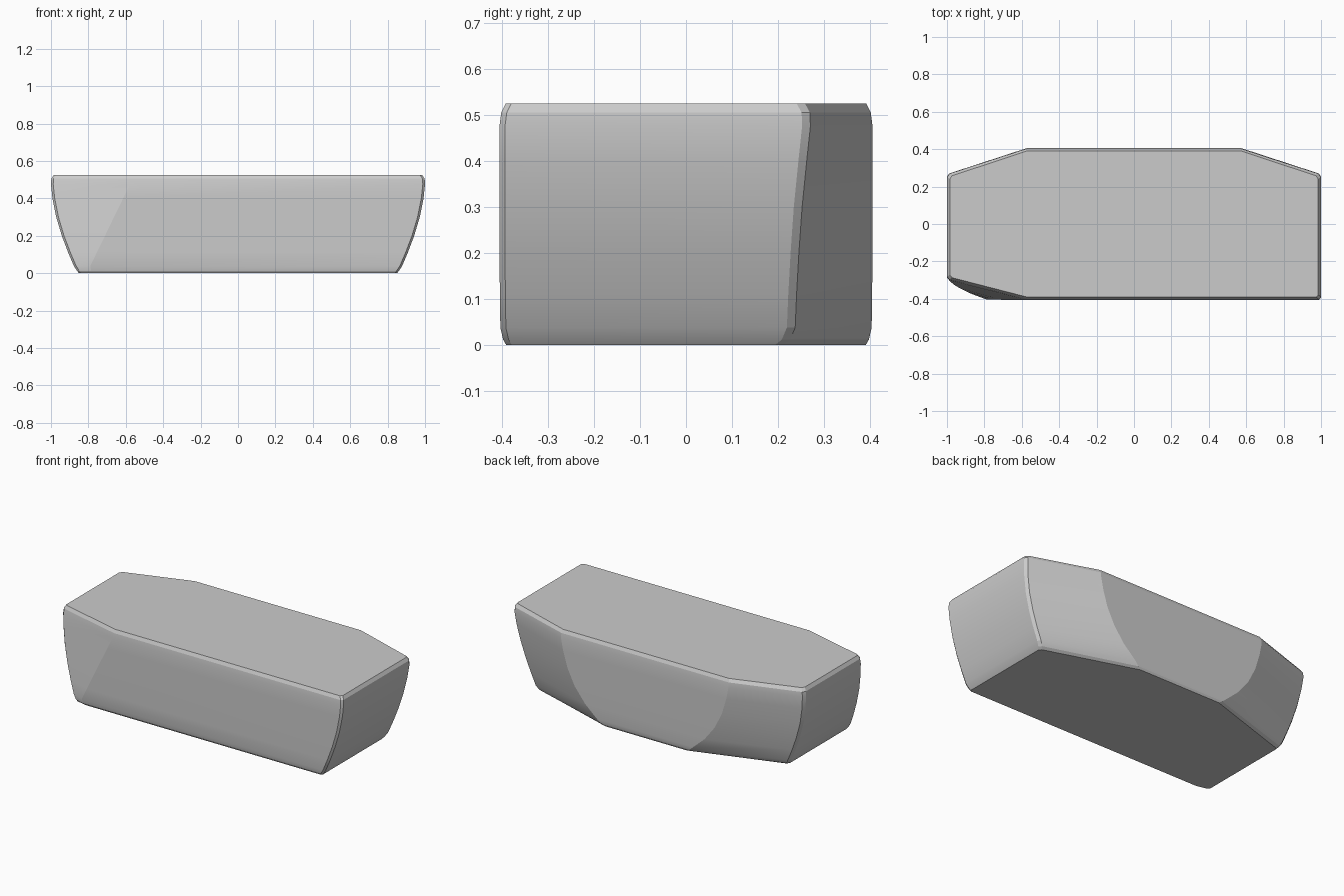
import bpy, bmesh

if "Cube" in bpy.data.objects:
    bpy.data.objects.remove(bpy.data.objects["Cube"])

# Height stations: z, end x, half width, rear facet start x, rear corner y,
# front-left facet start x, front-left corner y
STATIONS = [
    (0.000, 0.850, 0.390, 0.28, 0.205, -0.770, -0.372),
    (0.012, 0.860, 0.397, 0.30, 0.220, -0.785, -0.376),
    (0.038, 0.877, 0.403, 0.33, 0.231, -0.790, -0.372),
    (0.110, 0.908, 0.404, 0.41, 0.234, -0.755, -0.358),
    (0.200, 0.942, 0.405, 0.48, 0.239, -0.711, -0.341),
    (0.300, 0.972, 0.405, 0.53, 0.246, -0.663, -0.323),
    (0.400, 0.992, 0.405, 0.56, 0.256, -0.614, -0.307),
    (0.475, 1.000, 0.405, 0.575, 0.264, -0.578, -0.298),
    (0.505, 0.998, 0.401, 0.575, 0.263, -0.570, -0.293),
    (0.525, 0.985, 0.391, 0.57, 0.252, -0.570, -0.284),
]


def ring(z, ex, hw, rx, ry, fx, fy):
    """Plan outline, counter-clockwise from the front-left."""
    c = 0.012
    return [(fx, -hw, z), (ex - c, -hw, z), (ex, -hw + c, z),
            (ex, ry - c, z), (ex - c, ry + c / 2, z), (rx, hw, z),
            (-rx, hw, z), (-ex + c, ry + c / 2, z), (-ex, ry - c, z),
            (-ex, fy + c, z), (-ex + c, fy - c / 4, z)]


# Loft the hull through the stations and cap it
bm = bmesh.new()
rings = [[bm.verts.new(p) for p in ring(*s)] for s in STATIONS]
n = len(rings[0])
for a, b in zip(rings, rings[1:]):
    for i in range(n):
        j = (i + 1) % n
        bm.faces.new((a[i], a[j], b[j], b[i]))
bm.faces.new(rings[-1])
bm.faces.new(rings[0][::-1])
bmesh.ops.recalc_face_normals(bm, faces=bm.faces)

mesh = bpy.data.meshes.new("hull_body")
bm.to_mesh(mesh)
bm.free()
hull = bpy.data.objects.new("hull_body", mesh)
bpy.context.collection.objects.link(hull)

# Smooth the curved ends, keep the facets crisp
bpy.context.view_layer.objects.active = hull
hull.select_set(True)
bpy.ops.object.shade_smooth_by_angle(angle=0.27)
